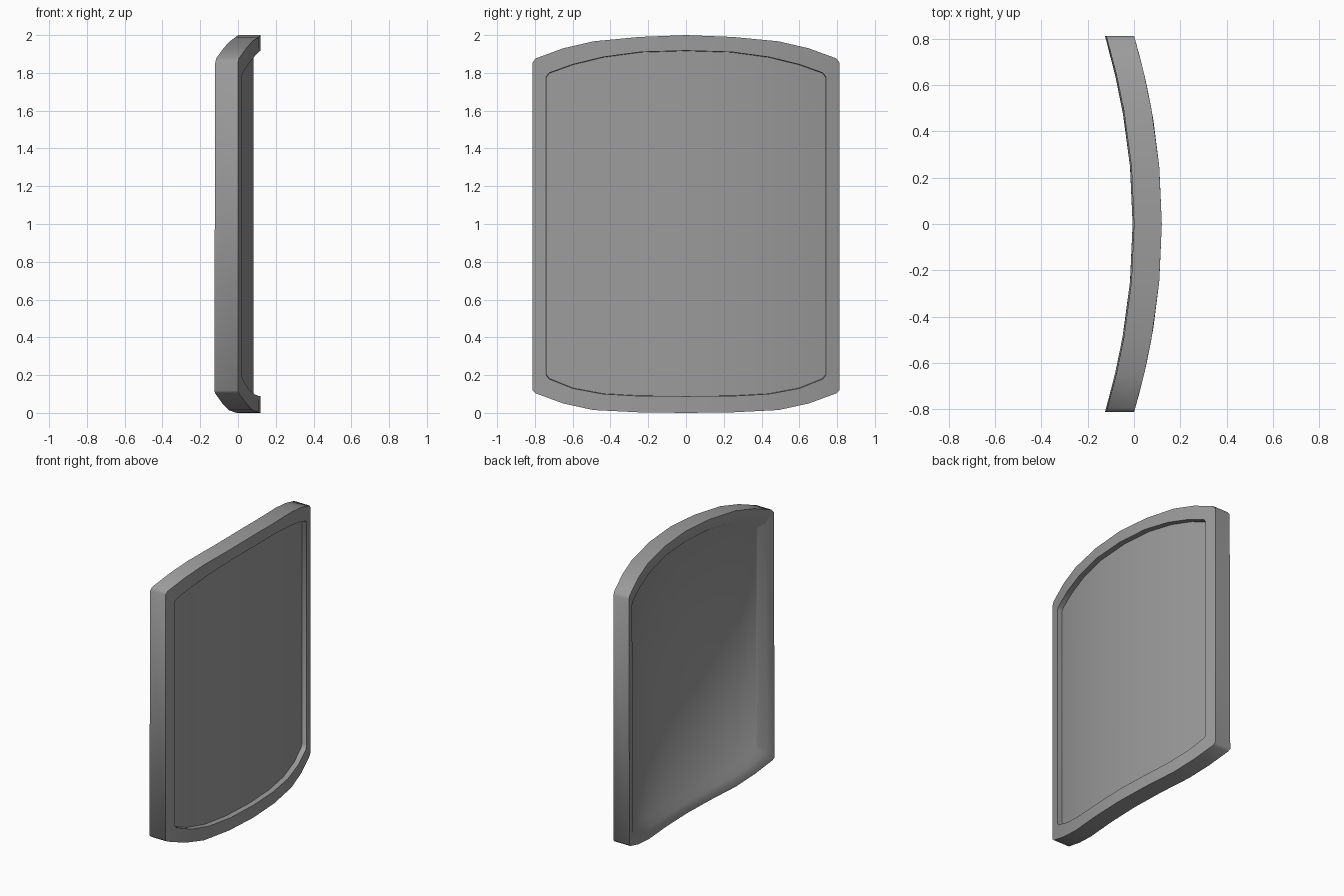
import bpy, bmesh

if "Cube" in bpy.data.objects:
    bpy.data.objects.remove(bpy.data.objects["Cube"])

# Half outlines from centre to side: (y, top z, bottom z)
OUTER = [(0, 2.0, 0.0), (.25, 1.99, .003), (.49, 1.967, .015), (.65, 1.93, .05),
         (.795, 1.877, .103), (.812, 1.855, .118)]
INNER = [(0, 1.918, .088), (.24, 1.911, .089), (.44, 1.884, .10), (.60, 1.845, .13),
         (.725, 1.80, .18), (.74, 1.78, .20)]


def inset(half, d):
    """Shrink a half outline by about d on every side."""
    return [(y * (1 - d / .74), t - d, b + d) for y, t, b in half]


def columns(half):
    return [(-y, t, b) for y, t, b in half[:0:-1]] + half


def bend(y):
    return -.12 * (y / .812) ** 2


bm = bmesh.new()


def ring(half, offset, tilt=0.0):
    """Closed outline following the bent surface: top row, then bottom row back."""
    cols = columns(half)
    pts = [(y, t) for y, t, b in cols] + [(y, b) for y, t, b in reversed(cols)]
    return [bm.verts.new((bend(y) + offset - tilt * (1 - z / 2), y, z)) for y, z in pts]


def bridge(a, b):
    n = len(a)
    for i in range(n):
        j = (i + 1) % n
        bm.faces.new((a[i], a[j], b[j], b[i]))


def fill(r):
    n = len(r)
    for i in range(n // 2 - 1):
        bm.faces.new((r[i], r[i + 1], r[n - 2 - i], r[n - 1 - i]))


# Front: crisp recess. Back: softly sloped recess.
rings = [ring(inset(INNER, .002), .083), ring(INNER, .12), ring(OUTER, .12),
         ring(OUTER, 0, .006), ring(inset(INNER, -.01), 0, .006),
         ring(inset(INNER, .022), .035)]
for a, b in zip(rings, rings[1:]):
    bridge(a, b)
fill(rings[0])
fill(rings[-1])
bmesh.ops.recalc_face_normals(bm, faces=bm.faces)

mesh = bpy.data.meshes.new("curved_panel")
bm.to_mesh(mesh)
bm.free()
panel = bpy.data.objects.new("curved_panel", mesh)
bpy.context.collection.objects.link(panel)

# Dark grey finish
mat = bpy.data.materials.new("dark_grey")
mat.diffuse_color = (.33, .33, .33, 1)
mat.use_nodes = True
mat.node_tree.nodes["Principled BSDF"].inputs["Base Color"].default_value = mat.diffuse_color
mesh.materials.append(mat)

bpy.context.view_layer.objects.active = panel
panel.select_set(True)
bpy.ops.object.shade_smooth_by_angle(angle=0.95)
